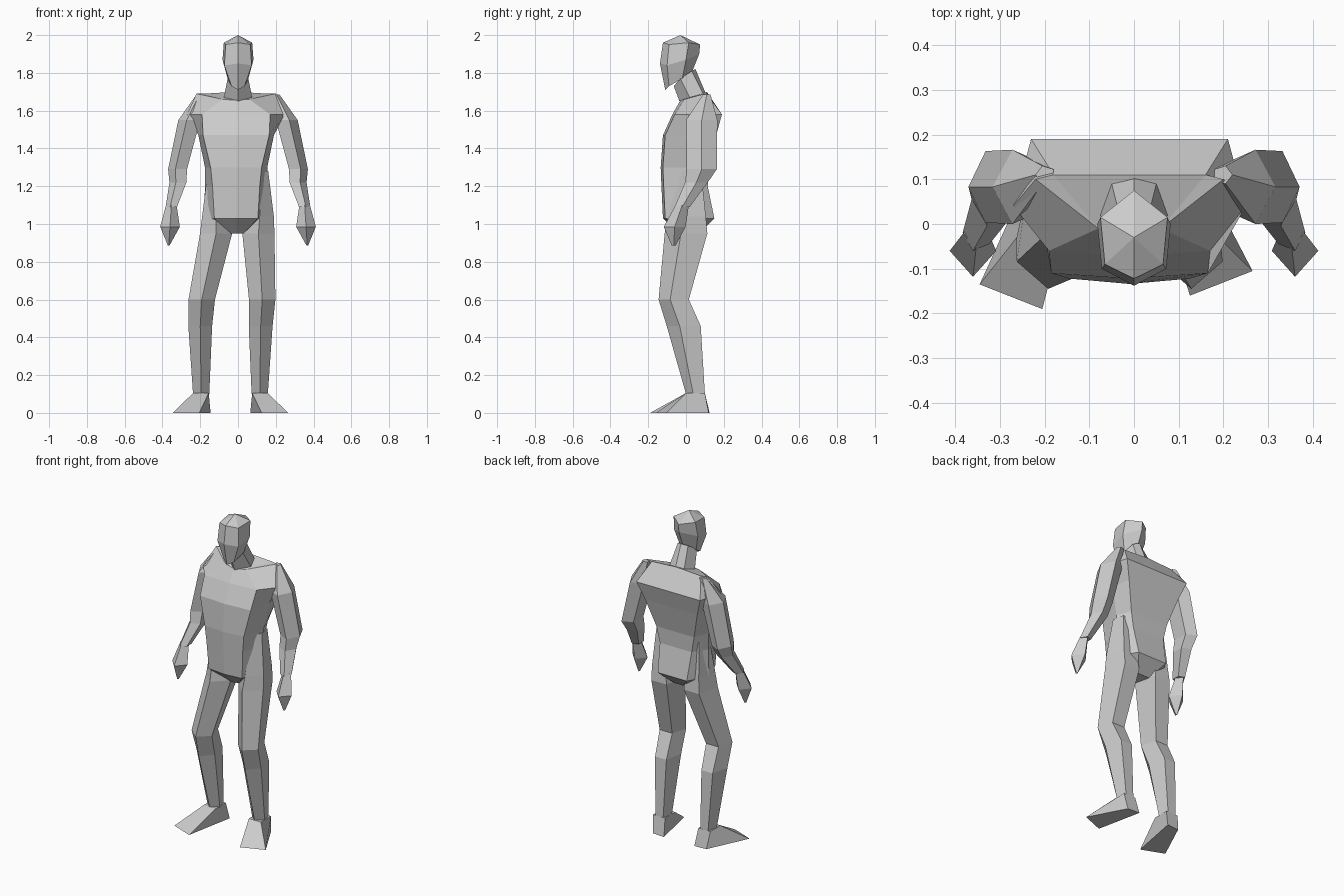
import bpy, bmesh
from math import sin, cos, pi, tau

cube = bpy.data.objects.get("Cube")
if cube:
    bpy.data.objects.remove(cube, do_unlink=True)

clay = bpy.data.materials.new("plain_grey")
clay.use_nodes = True
grey = (0.6, 0.6, 0.6, 1)
clay.diffuse_color = grey
clay.node_tree.nodes["Principled BSDF"].inputs["Base Color"].default_value = grey


def loft(name, rings):
    """Skin a stack of equally long point rings and cap both ends."""
    bm = bmesh.new()
    stack = [[bm.verts.new(point) for point in ring] for ring in rings]
    count = len(stack[0])
    for low, high in zip(stack, stack[1:]):
        for i in range(count):
            j = (i + 1) % count
            bm.faces.new((low[i], low[j], high[j], high[i]))
    bm.faces.new(stack[0][::-1])
    bm.faces.new(stack[-1])
    bmesh.ops.remove_doubles(bm, verts=bm.verts[:], dist=0.0005)
    bmesh.ops.triangulate(bm, faces=[f for f in bm.faces if len(f.verts) > 4])
    bmesh.ops.recalc_face_normals(bm, faces=bm.faces[:])
    mesh = bpy.data.meshes.new(name)
    bm.to_mesh(mesh)
    bm.free()
    mesh.materials.append(clay)
    part = bpy.data.objects.new(name, mesh)
    bpy.context.collection.objects.link(part)
    return part


def mirrored(half):
    """Close a half ring whose first and last points lie on the middle plane."""
    return half + [(-x, y, z) for x, y, z in half[-2:0:-1]]


def fitted(values):
    """Stretch values to run from -1 to 1."""
    low, high = min(values), max(values)
    return [2 * (v - low) / (high - low) - 1 for v in values]


def oval(x, y, z, rx, ry, sides, start):
    """Level polygon ring that fills the given half width and half depth."""
    turns = [start + tau * i / sides for i in range(sides)]
    across = fitted([cos(t) for t in turns])
    along = fitted([sin(t) for t in turns])
    return [(x + rx * u, y + ry * v, z) for u, v in zip(across, along)]


def body_ring(z, front_x, front_y, side_x, side_y, back_x, back_y):
    return mirrored([(0, front_y - .012, z), (front_x, front_y, z),
                     (side_x, side_y, z), (back_x, back_y, z), (0, back_y, z)])


# Torso from crotch to shoulder ridge
shoulder_ridge = mirrored([(0, -.03, 1.655), (.07, -.01, 1.66), (.21, .1, 1.69),
                           (.17, .11, 1.69), (0, .11, 1.7)])
torso = loft("torso", [
    body_ring(.95, .04, -.03, .05, .02, .04, .07),
    body_ring(1.03, .115, -.11, .17, .03, .1, .15),
    body_ring(1.2, .125, -.118, .165, .03, .11, .115),
    body_ring(1.3, .135, -.122, .165, .03, .13, .12),
    body_ring(1.47, .175, -.11, .2, .04, .18, .16),
    body_ring(1.58, .18, -.06, .26, .04, .22, .19),
    shoulder_ridge])
torso.location.x = -.01

# Neck leaning forward into the skull
loft("neck", [
    mirrored([(0, -.035, 1.65), (.075, .02, 1.67), (.05, .09, 1.69), (0, .105, 1.69)]),
    mirrored([(0, -.065, 1.73), (.055, -.03, 1.77), (.035, .03, 1.81), (0, .05, 1.82)])])

# Head with pointed chin, face ridge and crown
loft("head", [
    mirrored([(0, -.11, 1.71), (.035, -.09, 1.73), (.055, -.02, 1.77), (0, .03, 1.8)]),
    mirrored([(0, -.138, 1.85), (.072, -.1, 1.84), (.082, 0, 1.87), (0, .07, 1.9)]),
    mirrored([(0, -.122, 1.96), (.065, -.09, 1.95), (.075, .015, 1.96), (0, .075, 1.95)]),
    [(0, -.03, 2)] * 6])

# Limb stations: x, y, z, half width, half depth
arm = [(.2, .11, 1.685, .02, .02), (.258, .083, 1.55, .058, .083),
       (.32, .083, 1.29, .05, .08), (.318, .055, 1.22, .045, .06),
       (.353, -.02, 1.09, .03, .04)]
hand = [(.353, -.02, 1.1, .028, .035), (.36, -.06, .985, .052, .058),
        (.367, -.065, .885, .004, .01)]
leg = [(.125, .02, 1.28, .035, .06), (.115, .005, 1.04, .075, .1),
       (.112, 0, .95, .085, .113), (.16, -.065, .6, .07, .08),
       (.16, -.012, .46, .063, .09), (.155, .05, .1, .043, .05)]


def lean(z):
    """The stance drifts a little toward the right below the hips."""
    return -.04 * min(1, max(0, 2 - 2 * z))


for side, sign in (("left", 1), ("right", -1)):
    for name, stations, sides in (("arm", arm, 5), ("hand", hand, 4)):
        loft(f"{side}_{name}", [
            [(sign * px, py, pz) for px, py, pz in oval(*station, sides, 0)]
            for station in stations])
    loft(f"{side}_leg", [
        [(sign * px + lean(pz), py, pz) for px, py, pz in oval(*station, 5, -pi / 2)]
        for station in leg])

    # Wedge foot, turned outward
    toe = -.14 if sign > 0 else -.17
    ankle_top = [(.115, 0), (.198, 0), (.198, .1), (.115, .1)]
    sole = [(.165, toe - .02), (.305, toe + .035), (.185, .12), (.105, .125)]
    loft(f"{side}_foot", [
        [(sign * px + lean(0), py, z) for px, py in outline]
        for outline, z in ((sole, 0), (ankle_top, .105))])
